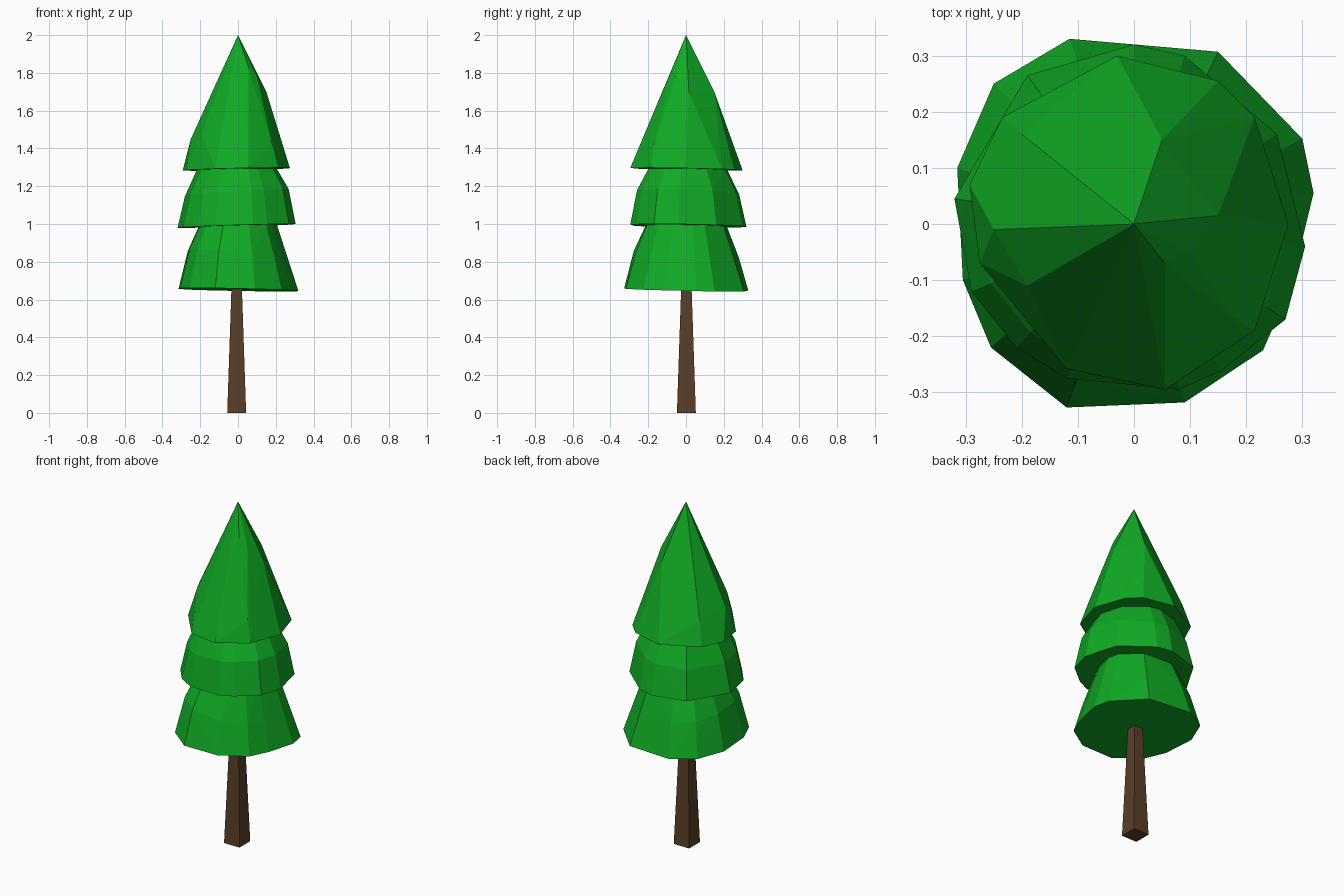
import bpy, bmesh

if "Cube" in bpy.data.objects:
    bpy.data.objects.remove(bpy.data.objects["Cube"])


def material(name, rgb):
    m = bpy.data.materials.new(name)
    m.diffuse_color = (*rgb, 1)
    m.use_nodes = True
    m.node_tree.nodes["Principled BSDF"].inputs["Base Color"].default_value = m.diffuse_color
    return m


green = material("needles", (0.005, 0.40, 0.018))
brown = material("bark", (0.102, 0.05, 0.021))


def hull(name, points, mat):
    """Flat-faced faceted solid wrapped around a cloud of points."""
    bm = bmesh.new()
    for p in points:
        bm.verts.new(p)
    bmesh.ops.convex_hull(bm, input=bm.verts)
    loose = [v for v in bm.verts if not v.link_faces]
    bmesh.ops.delete(bm, geom=loose, context='VERTS')
    bmesh.ops.recalc_face_normals(bm, faces=bm.faces)
    me = bpy.data.meshes.new(name)
    bm.to_mesh(me)
    bm.free()
    me.materials.append(mat)
    ob = bpy.data.objects.new(name, me)
    bpy.context.collection.objects.link(ob)
    return ob


def ring(outline, scale, z, tilt=(0, 0)):
    return [(x * scale, y * scale, z + tilt[0] * x + tilt[1] * y) for x, y in outline]


# Irregular hem outlines of the three foliage tiers
low = [(-.115, .33), (.15, .307), (.3, .152), (.32, .055), (.28, -.11), (.23, -.225),
       (.09, -.318), (-.12, -.327), (-.255, -.22), (-.305, -.1), (-.315, .1), (-.25, .25)]
mid = [(-.19, .265), (0, .32), (.09, .3), (.255, .16), (.305, -.04), (.27, -.17),
       (.155, -.262), (.08, -.295), (-.12, -.275), (-.21, -.22), (-.29, -.12), (-.32, .045)]
top = [(-.03, .3), (.15, .255), (.215, .19), (.275, 0), (.215, -.19), (.055, -.295),
       (-.12, -.258), (-.275, -.07), (-.293, .07), (-.235, .19)]

# Lower and middle tiers: hem, shoulder and neck
hull("lower_foliage", ring(low, 1, .652, (-.02, -.02))
     + ring(low, .845, .83, (-.1, -.05)) + ring(low, .64, 1.0), green)
hull("middle_foliage", ring(mid, 1, .99, (.03, -.015))
     + ring(mid, .88, 1.165, (.06, -.03)) + ring(mid, .67, 1.295), green)

# Top tier: hem, a few bulges and the tip
bulges = [(.15, .015, 1.7), (.055, -.07, 1.83), (.1, -.055, 1.78), (.05, .15, 1.7),
          (-.25, -.01, 1.45), (-.19, -.11, 1.48), (.18, -.17, 1.42), (-.2, .16, 1.42)]
hull("top_foliage", ring(top, 1, 1.29, (.02, -.02)) + bulges + [(0, 0, 2)], green)

# Tapered square trunk
square = [(-1, -1), (1, -1), (1, 1), (-1, 1)]
trunk = hull("trunk", ring(square, .05, 0) + ring(square, .027, .68), brown)
trunk.location = (-.007, .002, 0)
